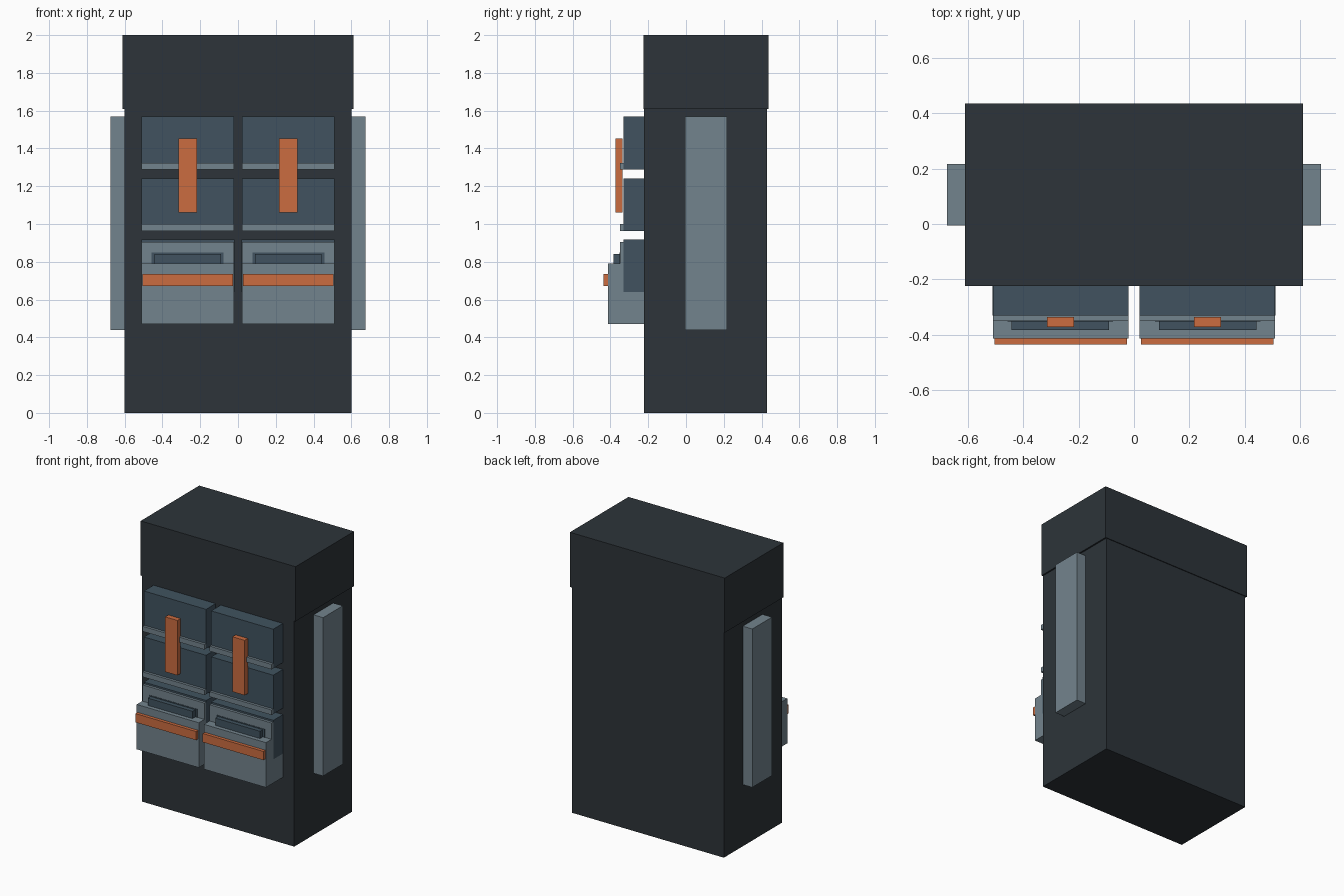
import bpy
import bmesh
from mathutils import Vector

cube = bpy.data.objects.get("Cube")
if cube:
    bpy.data.objects.remove(cube, do_unlink=True)


def material(name, rgb):
    m = bpy.data.materials.new(name)
    m.use_nodes = True
    m.diffuse_color = (*rgb, 1)
    m.node_tree.nodes["Principled BSDF"].inputs["Base Color"].default_value = (*rgb, 1)
    return m


CHARCOAL = material("charcoal", (0.026, 0.034, 0.041))
SLATE = material("slate blue", (0.052, 0.086, 0.115))
GREY = material("light grey", (0.171, 0.227, 0.266))
ORANGE = material("orange", (0.597, 0.150, 0.051))


def box(name, x, y, z, mat):
    """Box spanning the given (min, max) ranges."""
    bm = bmesh.new()
    bmesh.ops.create_cube(bm, size=1)
    size = Vector([r[1] - r[0] for r in (x, y, z)])
    mid = Vector([(r[0] + r[1]) / 2 for r in (x, y, z)])
    bmesh.ops.scale(bm, vec=size, verts=bm.verts)
    mesh = bpy.data.meshes.new(name)
    bm.to_mesh(mesh)
    bm.free()
    mesh.materials.append(mat)
    ob = bpy.data.objects.new(name, mesh)
    ob.location = mid
    bpy.context.collection.objects.link(ob)


def pair(name, x, y, z, mat):
    """The same box on the left (+x) and right (-x)."""
    box("left_" + name, x, y, z, mat)
    box("right_" + name, (-x[1], -x[0]), y, z, mat)


FRONT, PANEL = -0.223, -0.331
COLUMN = (0.02, 0.51)

# Cabinet and its slightly wider head
box("cabinet_body", (-0.6, 0.6), (FRONT, 0.43), (0, 1.61), CHARCOAL)
box("cabinet_head", (-0.611, 0.611), (FRONT - 0.001, 0.436), (1.61, 2), CHARCOAL)

# Side rails
pair("side_rail", (0.6, 0.675), (-0.005, 0.217), (0.44, 1.57), GREY)

# Two rows of panels with a ledge along the bottom
for row, z0, z1 in (("upper", 1.288, 1.568), ("middle", 0.963, 1.24)):
    pair(row + "_panel", COLUMN, (PANEL, FRONT), (z0, z1), SLATE)
    pair(row + "_ledge", COLUMN, (-0.35, PANEL), (z0, z0 + 0.036), GREY)

# Lower panel, its face plate and the bin below
pair("lower_panel", (0.019, 0.511), (PANEL, FRONT), (0.64, 0.918), SLATE)
pair("lower_face_plate", COLUMN, (-0.35, PANEL), (0.78, 0.906), GREY)
pair("bin", COLUMN, (-0.413, FRONT), (0.47, 0.79), GREY)

# Slot surround, slot bar, bin handle and lever
pair("slot_surround", (0.076, 0.457), (-0.353, -0.349), (0.79, 0.848), SLATE)
pair("slot_bar", (0.09, 0.442), (-0.384, -0.35), (0.785, 0.842), SLATE)
pair("bin_handle", (0.026, 0.505), (-0.436, -0.412), (0.673, 0.735), ORANGE)
pair("lever", (0.217, 0.314), (-0.373, -0.337), (1.06, 1.452), ORANGE)
